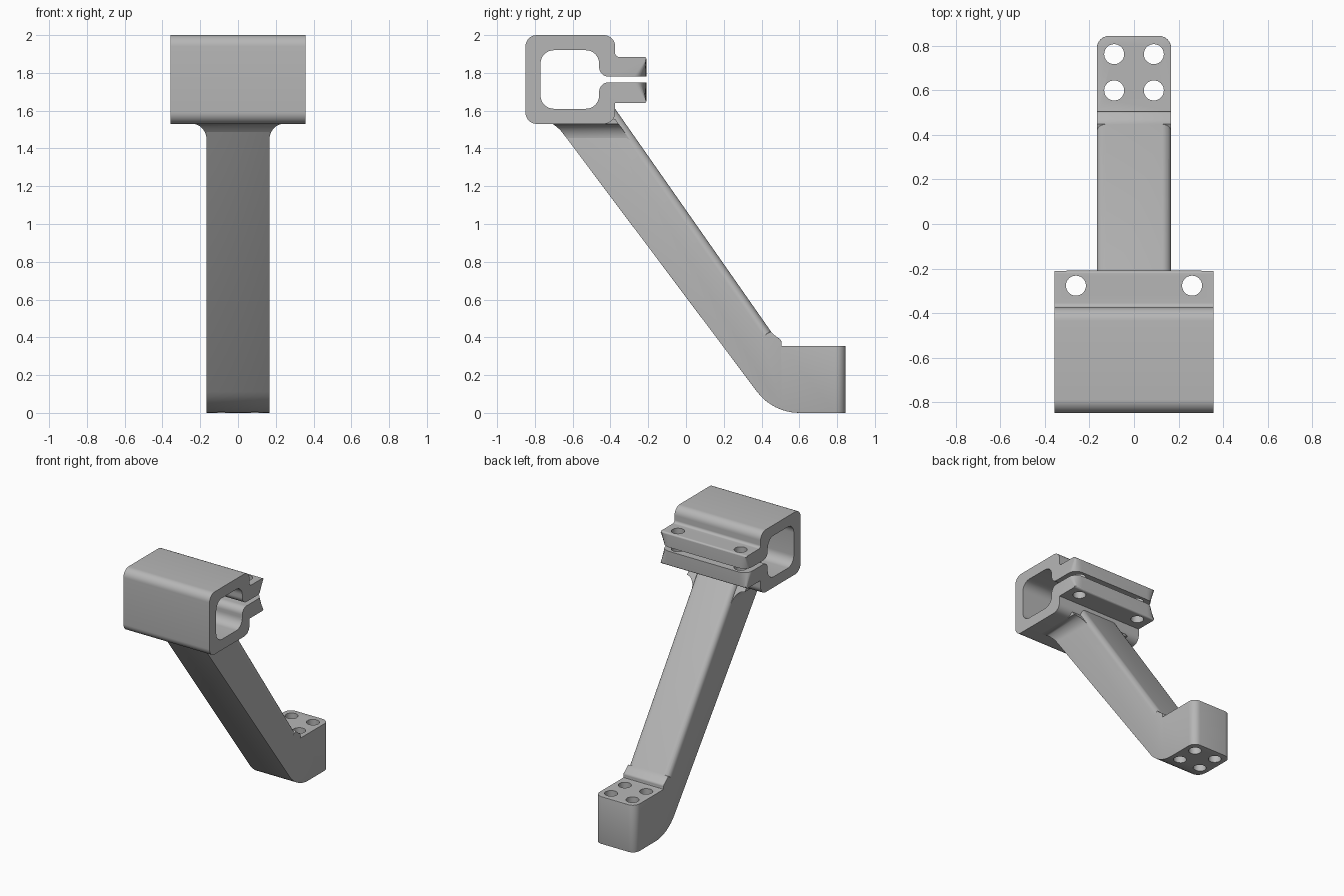
import bpy
import bmesh
import math
from mathutils import Vector

cube = bpy.data.objects.get("Cube")
if cube:
    bpy.data.objects.remove(cube, do_unlink=True)

grey = bpy.data.materials.new("plain grey")
grey.use_nodes = True
grey.diffuse_color = (0.47, 0.47, 0.47, 1)
grey.node_tree.nodes["Principled BSDF"].inputs["Base Color"].default_value = (0.47, 0.47, 0.47, 1)


def rounded(corners, steps=8):
    """Turn (y, z, radius) corners into an outline with true arc fillets."""
    outline = []
    for i, (y, z, r) in enumerate(corners):
        p = Vector((y, z))
        if r == 0:
            outline.append(p)
            continue
        u = (Vector(corners[i - 1][:2]) - p).normalized()
        v = (Vector(corners[(i + 1) % len(corners)][:2]) - p).normalized()
        half = u.angle(v) / 2
        t, w = r / math.tan(half), math.sin(half)
        for k in range(steps + 1):
            s = k / steps
            a, b, c = (1 - s) ** 2, 2 * w * s * (1 - s), s * s
            outline.append(((p + u * t) * a + p * b + (p + v * t) * c) / (a + b + c))
    return outline


def extrude_x(outline, half):
    bm = bmesh.new()
    face = bm.faces.new([bm.verts.new((-half, p.x, p.y)) for p in outline])
    new = bmesh.ops.extrude_face_region(bm, geom=[face])["geom"]
    bmesh.ops.translate(bm, vec=(2 * half, 0, 0),
                        verts=[g for g in new if isinstance(g, bmesh.types.BMVert)])
    bmesh.ops.recalc_face_normals(bm, faces=bm.faces)
    return bm


def bevel(bm, test, width):
    edges = [e for e in bm.edges if test(*[v.co for v in e.verts])]
    bmesh.ops.bevel(bm, geom=edges, offset=width, segments=6, profile=0.5, affect='EDGES')


def make(name, bm):
    mesh = bpy.data.meshes.new(name)
    bm.to_mesh(mesh)
    bm.free()
    ob = bpy.data.objects.new(name, mesh)
    bpy.context.collection.objects.link(ob)
    mesh.materials.append(grey)
    return ob


def activate(ob):
    bpy.ops.object.select_all(action='DESELECT')
    ob.select_set(True)
    bpy.context.view_layer.objects.active = ob


def soften(ob, width):
    mod = ob.modifiers.new("soft_edges", 'BEVEL')
    mod.width, mod.segments, mod.limit_method = width, 3, 'ANGLE'
    mod.angle_limit = math.radians(50)
    activate(ob)
    bpy.ops.object.modifier_apply(modifier=mod.name)


def drill(ob, spots, radius, low, high):
    bm = bmesh.new()
    for x, y in spots:
        new = bmesh.ops.create_cone(bm, cap_ends=True, segments=32, radius1=radius,
                                    radius2=radius, depth=high - low)["verts"]
        bmesh.ops.translate(bm, vec=(x, y, (low + high) / 2), verts=new)
    cutter = make("hole_cutter", bm)
    cutter.hide_render = True
    mod = ob.modifiers.new("holes", 'BOOLEAN')
    mod.operation, mod.solver, mod.object = 'DIFFERENCE', 'EXACT', cutter
    activate(ob)
    bpy.ops.object.modifier_apply(modifier=mod.name)
    bpy.data.objects.remove(cutter, do_unlink=True)


def smooth(ob):
    activate(ob)
    bpy.ops.object.shade_smooth_by_angle(angle=math.radians(35))


def front_y(z):
    return -0.667 + (1.5 - z) * 0.745


def back_y(z):
    return -0.37 + (1.607 - z) * 0.697


# Split clamp with two bolt tabs
tab_end, wall = -0.21, -0.375
clamp_outline = rounded([
    (tab_end, 1.885, 0.012), (wall, 1.885, 0.02), (wall, 2.0, 0.06), (-0.85, 2.0, 0.06),
    (-0.85, 1.53, 0.06), (wall, 1.53, 0.06), (wall, 1.64, 0), (tab_end, 1.64, 0.012),
    (tab_end, 1.75, 0), (-0.46, 1.75, 0.05), (-0.46, 1.61, 0.07), (-0.77, 1.61, 0.07),
    (-0.77, 1.92, 0.07), (-0.46, 1.92, 0.07), (-0.46, 1.78, 0.05), (tab_end, 1.78, 0)])
bm = extrude_x(clamp_outline, 0.358)
bevel(bm, lambda a, b: abs(a.x - b.x) < 1e-4 and abs(a.z - b.z) > 0.05
      and min(a.y, b.y) > tab_end - 0.001, 0.065)
clamp = make("clamp", bm)
drill(clamp, [(s * 0.261, -0.277) for s in (-1, 1)], 0.045, 1.6, 1.95)
smooth(clamp)

# Slanted arm running into the drilled foot block
arm_outline = rounded([
    (-0.46, 1.57, 0), (-0.40, 1.645, 0), (back_y(0.42), 0.42, 0.1), (0.505, 0.385, 0.02),
    (0.505, 0.355, 0), (0.845, 0.355, 0), (0.845, 0.0, 0), (front_y(0) + 0.01, 0.0, 0.28),
    (front_y(1.57), 1.57, 0)])
bm = extrude_x(arm_outline, 0.167)
bevel(bm, lambda a, b: min(a.y, b.y) > 0.84 and abs(a.z - b.z) > 0.1, 0.055)
bevel(bm, lambda a, b: abs(a.x - b.x) < 1e-4 and max(a.z, b.z) > 1.6
      and min(a.z, b.z) < 1, 0.04)
arm = make("arm_and_foot", bm)
soften(arm, 0.01)
drill(arm, [(x, y) for x in (-0.089, 0.089) for y in (0.6, 0.763)], 0.045, -0.1, 0.45)
smooth(arm)

# Concave flare where the arm meets the clamp
bm = bmesh.new()
rings = []
levels = [k * math.pi / 16 for k in range(9)]
sections = [(1.53 - 0.085 * (1 - math.sin(a)), 0.075 * (1 - math.cos(a))) for a in levels]
for z, off in sections + [(1.555, 0.075)]:
    half, y0, y1 = 0.166 + off, front_y(z) + 0.004 - off * 0.35, back_y(z) - 0.04
    rings.append([bm.verts.new(c + (z,)) for c in
                  ((-half, y0), (half, y0), (half, y1), (-half, y1))])
for low, high in zip(rings, rings[1:]):
    for i in range(4):
        j = (i + 1) % 4
        bm.faces.new((low[i], low[j], high[j], high[i]))
bm.faces.new(rings[0][::-1])
bm.faces.new(rings[-1])
smooth(make("arm_flare", bm))
